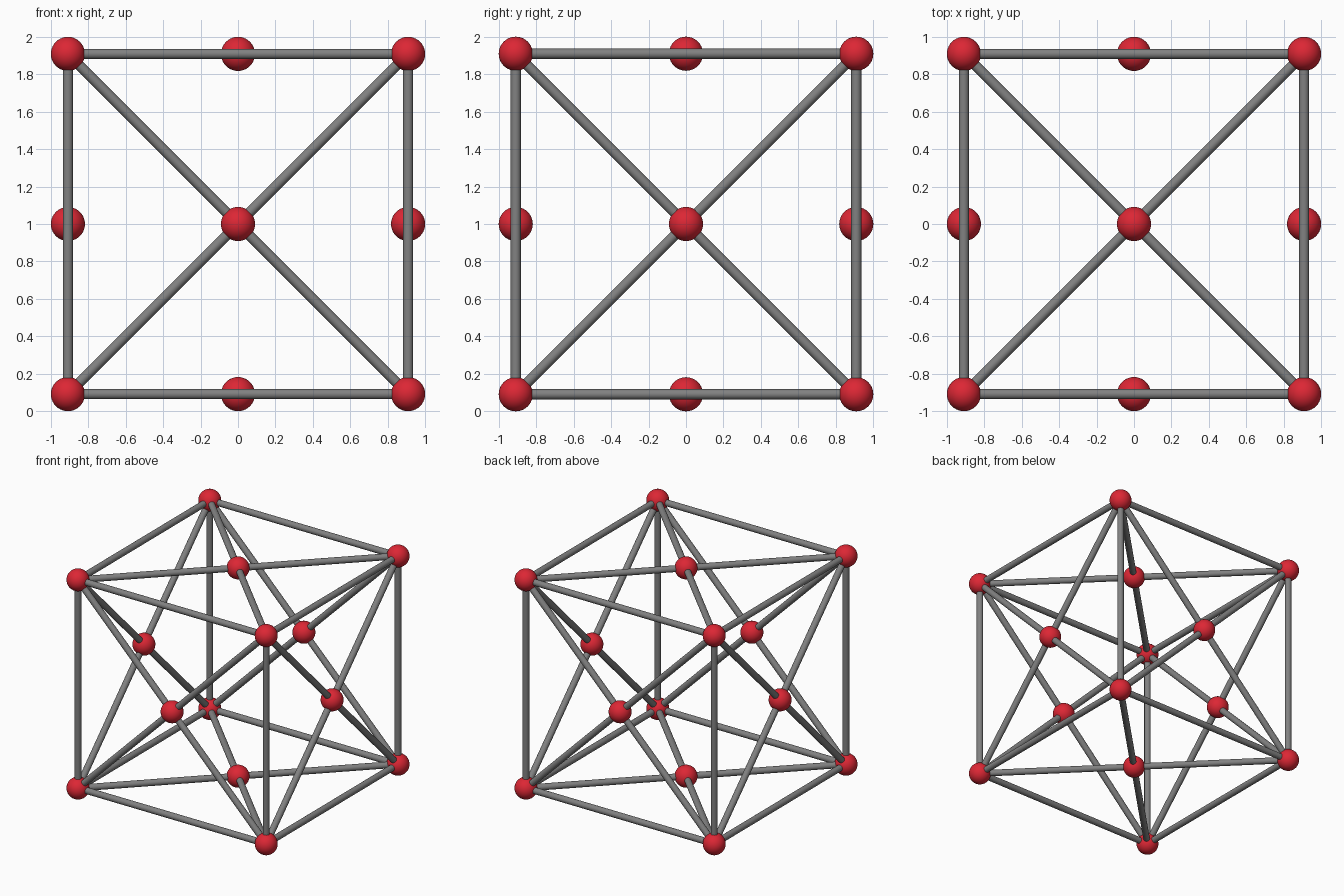
import bpy, math
from itertools import product
from mathutils import Vector

if "Cube" in bpy.data.objects:
    bpy.data.objects.remove(bpy.data.objects["Cube"])

H = 0.909        # half distance between corner balls
BALL_R = 0.091
ROD_R = 0.027
CENTRE = Vector((0, 0, 1))


def material(name, rgb):
    m = bpy.data.materials.new(name)
    m.diffuse_color = (*rgb, 1)
    m.use_nodes = True
    m.node_tree.nodes["Principled BSDF"].inputs["Base Color"].default_value = m.diffuse_color
    return m


RED = material("red", (0.72, 0.02, 0.035))
GREY = material("grey", (0.22, 0.22, 0.22))


def finish(name, mat):
    ob = bpy.context.object
    ob.name = name
    ob.data.materials.append(mat)
    bpy.ops.object.shade_smooth_by_angle(angle=math.radians(40))


def ball(name, p):
    bpy.ops.mesh.primitive_uv_sphere_add(segments=40, ring_count=20, radius=BALL_R,
                                         location=CENTRE + p)
    finish(name, RED)


def rod(name, a, b):
    d = b - a
    bpy.ops.mesh.primitive_cylinder_add(vertices=24, radius=ROD_R, depth=d.length,
                                        location=CENTRE + (a + b) / 2,
                                        rotation=d.to_track_quat('Z', 'Y').to_euler())
    finish(name, GREY)


corners = [Vector(c) * H for c in product((-1, 1), repeat=3)]

# Corner balls
for c in corners:
    ball("corner_ball", c)

# Edge rods along each axis
for axis in range(3):
    for c in corners:
        if c[axis] < 0:
            end = c.copy()
            end[axis] = H
            rod("edge_rod", c, end)

# Ball in the middle of each face, with rods to its four corners
for axis in range(3):
    for side in (-H, H):
        mid = Vector((0, 0, 0))
        mid[axis] = side
        ball("face_ball", mid)
        for c in corners:
            if c[axis] * side > 0:
                rod("diagonal_rod", mid, c)
